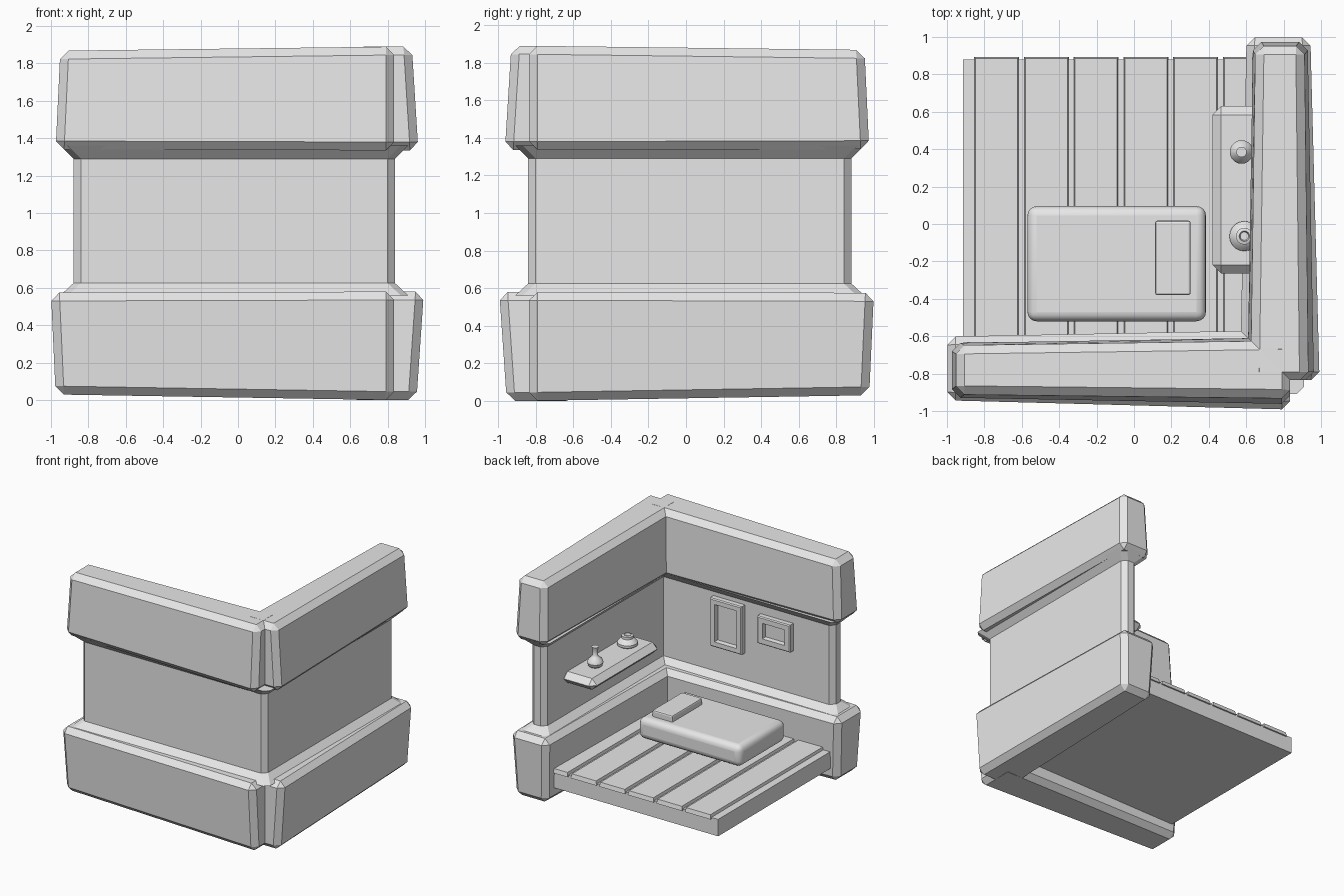
import bpy, bmesh, math
from mathutils import Matrix

if "Cube" in bpy.data.objects:
    bpy.data.objects.remove(bpy.data.objects["Cube"])

grey = bpy.data.materials.new("plain grey")
grey.diffuse_color = (0.8, 0.8, 0.8, 1)
grey.use_nodes = True
grey.node_tree.nodes["Principled BSDF"].inputs["Base Color"].default_value = grey.diffuse_color


def finish(name, bm, bevel=0, segs=1):
    bmesh.ops.recalc_face_normals(bm, faces=bm.faces)
    me = bpy.data.meshes.new(name)
    bm.to_mesh(me)
    bm.free()
    me.materials.append(grey)
    ob = bpy.data.objects.new(name, me)
    bpy.context.collection.objects.link(ob)
    if bevel:
        m = ob.modifiers.new("bevel", 'BEVEL')
        m.width, m.segments, m.limit_method = bevel, segs, 'ANGLE'
    return ob


def smooth(ob, angle=35):
    bpy.ops.object.select_all(action='DESELECT')
    ob.select_set(True)
    bpy.context.view_layer.objects.active = ob
    bpy.ops.object.shade_smooth_by_angle(angle=math.radians(angle))


def loft(name, rings, bevel=0, segs=1):
    """Join rings of points (bottom to top) and cap both ends."""
    bm = bmesh.new()
    vs = [[bm.verts.new(p) for p in r] for r in rings]
    n = len(vs[0])
    for a, b in zip(vs, vs[1:]):
        for i in range(n):
            j = (i + 1) % n
            bm.faces.new((a[i], a[j], b[j], b[i]))
    bm.faces.new(vs[0][::-1])
    bm.faces.new(vs[-1])
    return finish(name, bm, bevel, segs)


def box(name, x0, x1, y0, y1, z0, z1, bevel=0, segs=1, inset=0):
    i = inset
    return loft(name, [
        [(x0, y0, z0), (x1, y0, z0), (x1, y1, z0), (x0, y1, z0)],
        [(x0 + i, y0 + i, z1), (x1 - i, y0 + i, z1), (x1 - i, y1 - i, z1), (x0 + i, y1 - i, z1)]],
        bevel, segs)


def lathe(name, cx, cy, prof, n=20):
    rings = [[(cx + r * math.cos(2 * math.pi * k / n), cy + r * math.sin(2 * math.pi * k / n), z)
              for k in range(n)] for r, z in prof]
    smooth(loft(name, rings))


# Wedge-shaped wall blocks: each ring is left outer, right outer, right inner, left inner
lower = [[(-.975, -.92, .03), (.835, -.955, 0), (.835, -.59, 0), (-.975, -.62, .03)],
         [(-1.0, -.945, .575), (.835, -.995, .58), (.835, -.565, .58), (-1.0, -.60, .575)]]
upper = [[(-.975, -.93, 1.34), (.835, -.965, 1.335), (.835, -.605, 1.335), (-.975, -.635, 1.34)],
         [(-.95, -.91, 1.868), (.835, -.93, 1.89), (.835, -.625, 1.89), (-.95, -.65, 1.868)]]
for part, rings in (("lower_block", lower), ("upper_block", upper)):
    loft("front_wall_" + part, rings, .045)
    loft("right_wall_" + part, [[(-y, -x, z) for x, y, z in r] for r in rings], .045)

# Thin middle wall, an L outline with flared trim at top and bottom
half = [(.82, -.82, 0, 0)]
outline = [(-.88, -.74, -1, 1), (-.88, -.80, -1, -1), (-.84, -.84, -1, -1), (.80, -.84, 1, -1),
           (.84, -.80, 1, -1), (.84, .84, 1, 1), (.80, .88, 1, 1), (.74, .88, -1, 1),
           (.70, .84, -1, 1), (.70, -.70, -1, 1), (-.84, -.70, -1, 1)]
loft("middle_wall", [[(x + sx * o, y + sy * o, z) for x, y, sx, sy in outline]
                     for z, o in ((.56, .07), (.625, 0), (1.29, 0), (1.36, .07))])

# Floor base and planks
box("floor_base", -.915, .68, -.68, .88, .14, .282)
for k in range(6):
    x = -.855 + .266 * k
    box("floor_plank_%d" % (k + 1), x, x + .241, -.66, .893, .27, .305, inset=.008)

# Mattress and pillow
smooth(box("mattress", -.57, .385, -.52, .095, .315, .495, .05, 4), 40)
box("pillow", .113, .303, -.38, .018, .48, .548, .012, 2)

# Wall shelf
box("shelf", .42, .74, -.265, .63, .89, .985, .046)

# Bottle and bowl on the shelf
lathe("bottle", .575, .385, [(.035, .98), (.055, .995), (.063, 1.02), (.055, 1.045),
                             (.03, 1.065), (.02, 1.08), (.02, 1.12), (.028, 1.15)])
lathe("bowl", .59, -.065, [(.06, .98), (.08, .995), (.08, 1.015), (.06, 1.04), (.045, 1.05),
                           (.045, 1.07), (.028, 1.075), (.022, 1.055)])


# Picture frames on the inside of the front wall, facing +y
def frame(name, x0, x1, z0, z1, b):
    y0, y1, yr = -.71, -.65, -.685
    def ring(i, y):
        return [(x0 + i, y, z0 + i), (x1 - i, y, z0 + i), (x1 - i, y, z1 - i), (x0 + i, y, z1 - i)]
    loft(name, [ring(0, y0), ring(0, y1 - .008), ring(.008, y1), ring(b, y1), ring(b + .006, yr)])


frame("tall_picture_frame", -.06, .235, .85, 1.255, .045)
frame("small_picture_frame", -.51, -.205, .99, 1.22, .05)
